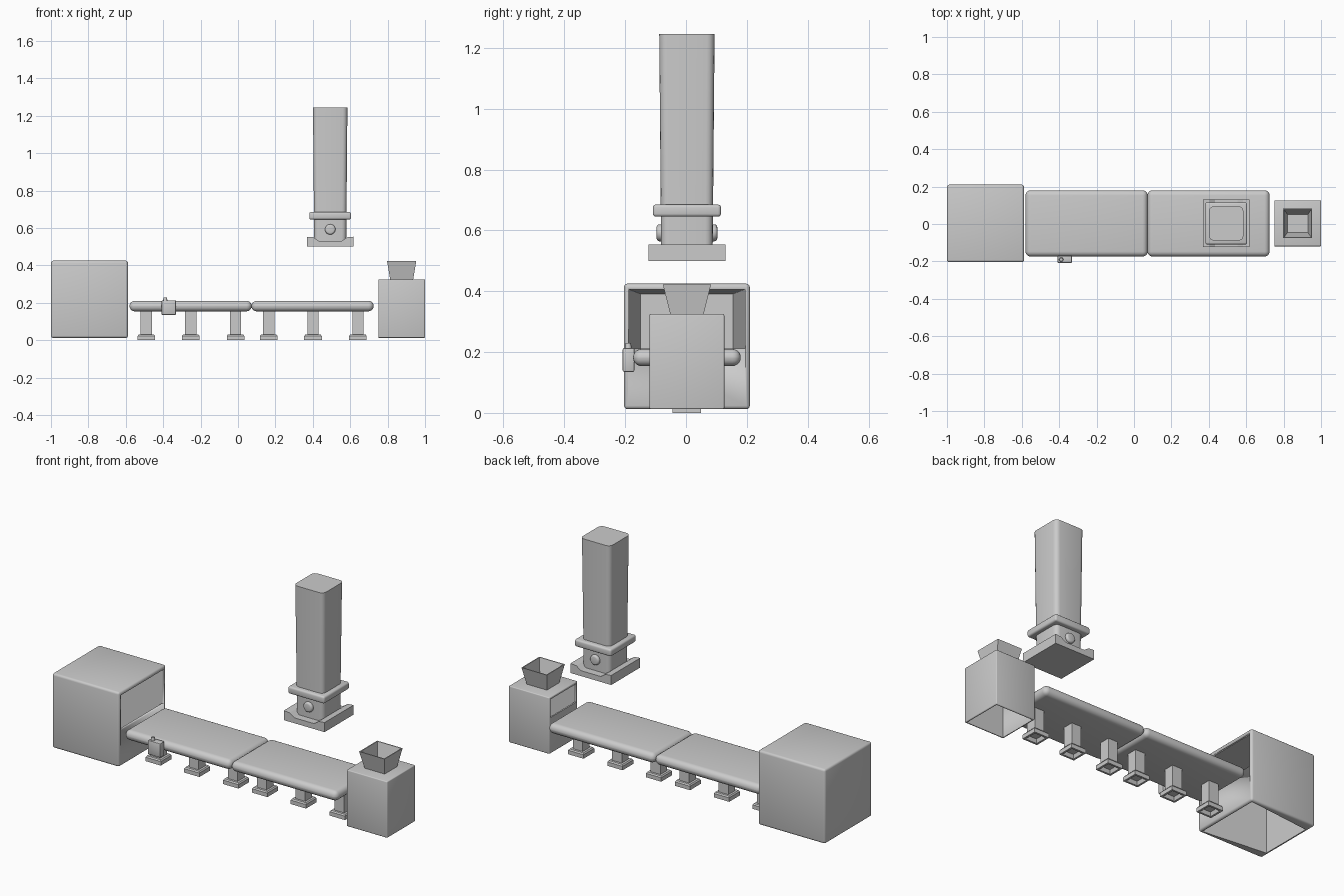
import bpy, bmesh, math
from mathutils import Matrix, Vector

if "Cube" in bpy.data.objects:
    bpy.data.objects.remove(bpy.data.objects["Cube"])

YC = 0.003  # shared centre line


def finish(name, bm, smooth=True):
    bmesh.ops.recalc_face_normals(bm, faces=bm.faces)
    me = bpy.data.meshes.new(name)
    bm.to_mesh(me)
    bm.free()
    ob = bpy.data.objects.new(name, me)
    bpy.context.collection.objects.link(ob)
    if smooth:
        bpy.ops.object.select_all(action='DESELECT')
        ob.select_set(True)
        bpy.context.view_layer.objects.active = ob
        bpy.ops.object.shade_smooth_by_angle(angle=math.radians(35))
    return ob


def box(name, lo, hi, bevel=0, segs=3, vertical=False, edit=None):
    bm = bmesh.new()
    bmesh.ops.create_cube(bm, size=1)
    lo, hi = Vector(lo), Vector(hi)
    for v in bm.verts:
        v.co = Vector([lo[i] if v.co[i] < 0 else hi[i] for i in range(3)])
        if edit:
            edit(v.co)
    if bevel:
        edges = [e for e in bm.edges if not vertical or
                 abs(e.verts[0].co.z - e.verts[1].co.z) > 0.02]
        bmesh.ops.bevel(bm, geom=edges, offset=bevel, segments=segs,
                        profile=0.5, affect='EDGES')
    return finish(name, bm)


def loft(name, rings):
    # rectangular rings: centre x, half width x, half width y, height
    bm = bmesh.new()
    loops = []
    for cx, hx, hy, z in rings:
        loops.append([bm.verts.new((cx + sx * hx, YC + sy * hy, z))
                      for sx, sy in ((-1, -1), (1, -1), (1, 1), (-1, 1))])
    for a, b in zip(loops, loops[1:]):
        for i in range(4):
            j = (i + 1) % 4
            bm.faces.new((a[i], a[j], b[j], b[i]))
    bm.faces.new(loops[0])
    bm.faces.new(loops[-1])
    return finish(name, bm, False)


def cut(ob, cutter):
    m = ob.modifiers.new("cut", 'BOOLEAN')
    m.operation, m.solver, m.object = 'DIFFERENCE', 'EXACT', cutter
    bpy.ops.object.select_all(action='DESELECT')
    ob.select_set(True)
    bpy.context.view_layer.objects.active = ob
    bpy.ops.object.modifier_apply(modifier=m.name)
    bpy.data.objects.remove(cutter)


def housing(name, x0, x1, half, top, bevel, wall, taper, side):
    # hollow cover, open underneath, with a doorway on the belt side
    ob = box(name, (x0, YC - half, 0.012), (x1, YC + half, top), bevel)
    inner = half - wall
    far = -side

    def narrow(co):
        if (co.x - (x0 + x1) / 2) * far > 0:
            co.y = YC + (co.y - YC) * (inner - taper) / inner
            if co.z > 0.1:
                co.z -= taper * 0.4
    cut(ob, box("cavity_cutter", (x0 + wall, YC - inner, -0.1),
                (x1 - wall, YC + inner, top - wall - 0.003), edit=narrow))
    d0, d1 = (x1 - wall - 0.002, x1 + 0.1) if side > 0 else (x0 - 0.1, x0 + wall + 0.002)
    cut(ob, box("door_cutter", (d0, YC - inner + 0.001, 0.212),
                (d1, YC + inner - 0.001, top - wall - 0.004)))
    return ob


# end covers
housing("large_housing", -1.0, -0.588, 0.207, 0.425, 0.012, 0.015, 0.04, 1)
housing("small_housing", 0.75, 1.0, 0.123, 0.325, 0.005, 0.008, 0.0, -1)

# hopper, a hollow open-topped funnel
loft("hopper", [(0.875, 0.061, 0.054, 0.322), (0.875, 0.078, 0.079, 0.422),
                (0.875, 0.073, 0.074, 0.422), (0.875, 0.054, 0.048, 0.327)])

# conveyor belts
for name, x0, x1 in (("left_belt", -0.58, 0.073), ("right_belt", 0.072, 0.725)):
    box(name, (x0, YC - 0.177, 0.154), (x1, YC + 0.177, 0.21), 0.0275, 5)

# legs with hollow feet
for i, x in enumerate((-0.49, -0.253, -0.013, 0.164, 0.401, 0.641)):
    box(f"leg_post_{i + 1}", (x - 0.03, YC - 0.03, 0.02), (x + 0.03, YC + 0.03, 0.16))
    loft(f"leg_foot_{i + 1}", [(x, 0.028, 0.028, 0.022), (x, 0.036, 0.036, 0.0),
                               (x, 0.047, 0.047, 0.0), (x, 0.047, 0.047, 0.022),
                               (x, 0.042, 0.042, 0.029)])

# control box with button
box("control_box", (-0.408, -0.208, 0.135), (-0.332, -0.17, 0.213), 0.004, 2)
bm = bmesh.new()
bmesh.ops.create_cone(bm, cap_ends=True, segments=16, radius1=0.012, radius2=0.009,
                      depth=0.022, matrix=Matrix.Translation((-0.389, -0.19, 0.218)))
finish("control_button", bm)

# press head: saddle-topped plate
PX = 0.493
profile = [(-0.125, 0.5), (0.125, 0.5), (0.125, 0.553), (0.09, 0.55),
           (0.06, 0.53), (-0.06, 0.53), (-0.09, 0.55), (-0.125, 0.553)]
bm = bmesh.new()
face = bm.faces.new([bm.verts.new((PX + x, YC - 0.127, z)) for x, z in profile])
ext = bmesh.ops.extrude_face_region(bm, geom=[face])
bmesh.ops.translate(bm, vec=(0, 0.254, 0),
                    verts=[v for v in ext["geom"] if isinstance(v, bmesh.types.BMVert)])
finish("press_plate", bm, False)


# press column, slightly wider at the top
def flare(co):
    if co.z < 1:
        co.x = PX + (co.x - PX) * 0.93
        co.y = YC + (co.y - YC) * 0.93


box("press_column", (PX - 0.092, YC - 0.091, 0.525), (PX + 0.092, YC + 0.091, 1.245),
    0.025, 4, True, flare)
box("press_collar", (PX - 0.112, YC - 0.112, 0.645), (PX + 0.112, YC + 0.112, 0.685), 0.01, 3)

# round bolts on front and back of the column
for name, s in (("front_bolt", -1), ("back_bolt", 1)):
    bm = bmesh.new()
    rot = Matrix.Rotation(-s * math.pi / 2, 4, 'X')
    bmesh.ops.create_cone(bm, cap_ends=True, segments=20, radius1=0.028, radius2=0.028,
                          depth=0.03, matrix=Matrix.Translation((PX, YC + s * 0.085, 0.592)) @ rot)
    rim = [e for e in bm.edges if all(abs(v.co.y - YC) > 0.098 for v in e.verts)]
    bmesh.ops.bevel(bm, geom=rim, offset=0.01, segments=3, profile=0.5, affect='EDGES')
    finish(name, bm)
